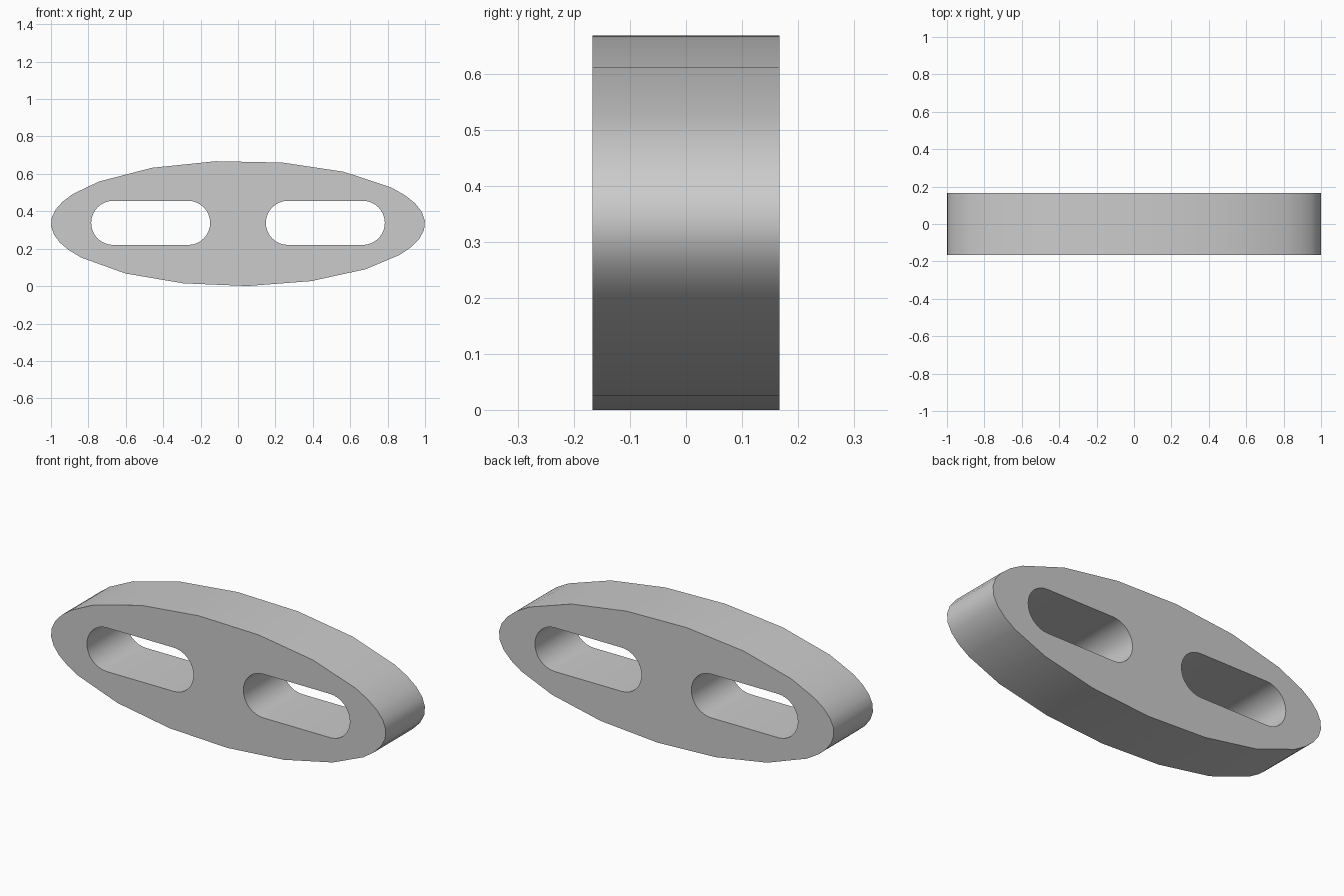
import bpy, bmesh
from math import cos, sin, pi, radians

cube = bpy.data.objects.get("Cube")
if cube:
    bpy.data.objects.remove(cube, do_unlink=True)

MID_Z = 0.335
HALF_DEPTH = 0.167


def arc(start, end, steps):
    """Evenly spaced angles in degrees, without the last one."""
    return [start + (end - start) * i / steps for i in range(steps)]


def ellipse():
    # long flat sides are coarse, the tight ends are finer
    angles = (arc(35, 138, 5) + arc(138, 152, 1) + arc(152, 213, 8)
              + arc(213, 313, 5) + arc(313, 330, 1) + arc(330, 395, 8))
    return [(cos(radians(a)), MID_Z * (1 + sin(radians(a)))) for a in angles]


def slot(cx, half_straight=0.2, radius=0.118, steps=16):
    points = []
    for side in (1, -1):
        for i in range(steps + 1):
            a = -pi / 2 + pi * i / steps
            points.append((cx + side * (half_straight + radius * cos(a)),
                           MID_Z + 0.003 + side * radius * sin(a)))
    return points


# Oval plate profile with two rounded slots, extruded along the depth
curve = bpy.data.curves.new("slotted_plate_profile", "CURVE")
curve.dimensions = "2D"
curve.fill_mode = "BOTH"
curve.extrude = HALF_DEPTH
for outline in (ellipse(), slot(-0.467), slot(0.467)):
    spline = curve.splines.new("POLY")
    spline.points.add(len(outline) - 1)
    for point, (x, z) in zip(spline.points, outline):
        point.co = (x, z, 0, 1)
    spline.use_cyclic_u = True

plate = bpy.data.objects.new("slotted_oval_plate", curve)
bpy.context.collection.objects.link(plate)
plate.rotation_euler.x = pi / 2
bpy.ops.object.select_all(action="DESELECT")
plate.select_set(True)
bpy.context.view_layer.objects.active = plate
bpy.ops.object.convert(target="MESH")
plate = bpy.context.object
bpy.ops.object.transform_apply(location=False, rotation=True, scale=False)

# Weld the caps to the walls
bm = bmesh.new()
bm.from_mesh(plate.data)
bmesh.ops.remove_doubles(bm, verts=bm.verts, dist=0.0005)
bmesh.ops.recalc_face_normals(bm, faces=bm.faces)
bm.to_mesh(plate.data)
bm.free()

# Plain grey material
grey = bpy.data.materials.new("light_grey")
grey.use_nodes = True
colour = (0.6, 0.6, 0.6, 1)
grey.diffuse_color = colour
grey.node_tree.nodes["Principled BSDF"].inputs["Base Color"].default_value = colour
plate.data.materials.clear()
plate.data.materials.append(grey)

bpy.ops.object.shade_smooth_by_angle(angle=radians(35))
